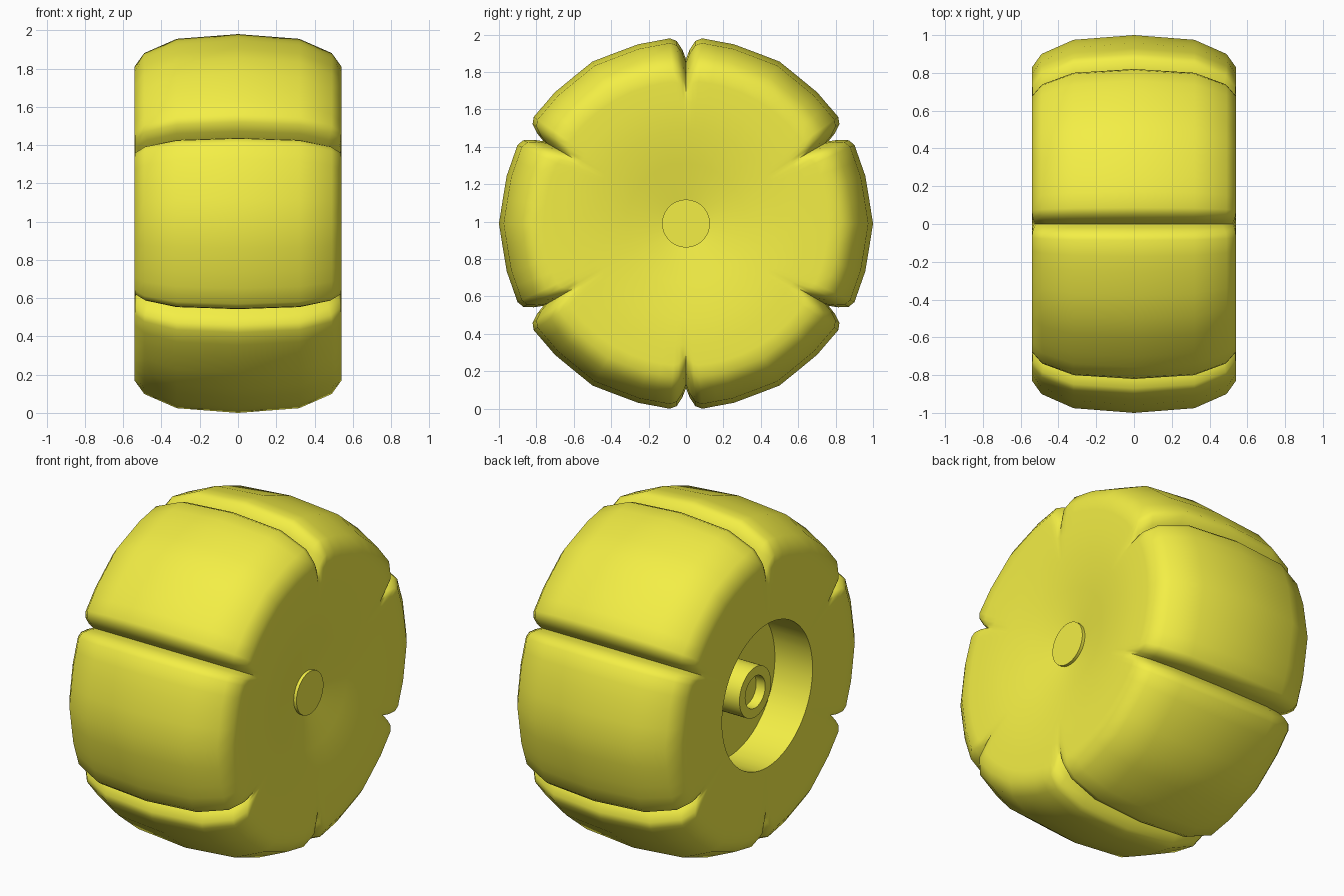
import bpy, bmesh
from math import sin, cos, radians, pi

if "Cube" in bpy.data.objects:
    bpy.data.objects.remove(bpy.data.objects["Cube"])

CZ = 0.99  # axle height

mat = bpy.data.materials.new("yellow")
mat.diffuse_color = (0.9, 0.86, 0.06, 1)
mat.use_nodes = True
mat.node_tree.nodes["Principled BSDF"].inputs["Base Color"].default_value = mat.diffuse_color


def loft(name, rings, sharp):
    """Skin closed rings of points and cap both ends."""
    bm = bmesh.new()
    vs = [[bm.verts.new(p) for p in ring] for ring in rings]
    n = len(vs[0])
    for a, b in zip(vs, vs[1:]):
        for i in range(n):
            j = (i + 1) % n
            bm.faces.new((a[i], a[j], b[j], b[i]))
    bm.faces.new(vs[0])
    bm.faces.new(vs[-1])
    bmesh.ops.recalc_face_normals(bm, faces=bm.faces)
    me = bpy.data.meshes.new(name)
    bm.to_mesh(me)
    bm.free()
    me.materials.append(mat)
    ob = bpy.data.objects.new(name, me)
    bpy.context.collection.objects.link(ob)
    bpy.ops.object.select_all(action='DESELECT')
    ob.select_set(True)
    bpy.context.view_layer.objects.active = ob
    bpy.ops.object.shade_smooth_by_angle(angle=radians(sharp))
    return ob


def lathe(name, profile, n=48):
    rings = [[(x, r * cos(2 * pi * i / n), CZ + r * sin(2 * pi * i / n))
              for i in range(n)] for x, r in profile]
    return loft(name, rings, 40)


# Half of one tread block: angle from groove, radius factor, groove blend
half = [(0, 1, 1), (1.2, 0.99, 0.55), (2.9, 0.993, 0.14), (5, 0.994, 0),
        (10, 0.989, 0), (15, 0.992, 0), (22.5, 0.988, 0), (30, 1, 0)]
block = half + [(60 - a, f, b) for a, f, b in half[-2:0:-1]]
spokes = [(radians(30 + 60 * k + a), f, b) for k in range(6) for a, f, b in block]

# Tread stations: block (x, r) and groove (x, r)
shoulder = [((0.54, 0.65), (0.54, 0.65)), ((0.54, 0.76), (0.532, 0.69)),
            ((0.54, 0.83), (0.52, 0.73)), ((0.49, 0.90), (0.46, 0.80)),
            ((0.32, 0.975), (0.32, 0.86))]
crown = [((0, 1.0), (0, 0.88))]
flip = [((-p[0], p[1]), (-g[0], g[1])) for p, g in reversed(shoulder)]
plain = lambda pts: [(p, p) for p in pts]
# Dished outer face, tread, hollow inner face
stations = (plain([(0.455, 0.1), (0.46, 0.13), (0.50, 0.32), (0.53, 0.5)])
            + shoulder + crown + flip
            + plain([(-0.54, 0.43), (-0.29, 0.43), (-0.29, 0.1)]))

rings = []
for (px, pr), (gx, gr) in stations:
    ring = []
    for a, f, b in spokes:
        r = pr * (f if pr > 0.8 else 1)
        x, r = px + (gx - px) * b, r + (gr - r) * b
        ring.append((x, r * cos(a), CZ + r * sin(a)))
    rings.append(ring)
loft("tire", rings, 62)

# Cap on the outer face and axle sleeve in the hollow
lathe("hub_cap", [(0.44, 0.128), (0.478, 0.128)])
lathe("axle_sleeve", [(-0.27, 0.15), (-0.46, 0.15), (-0.46, 0.095), (-0.40, 0.095)])
